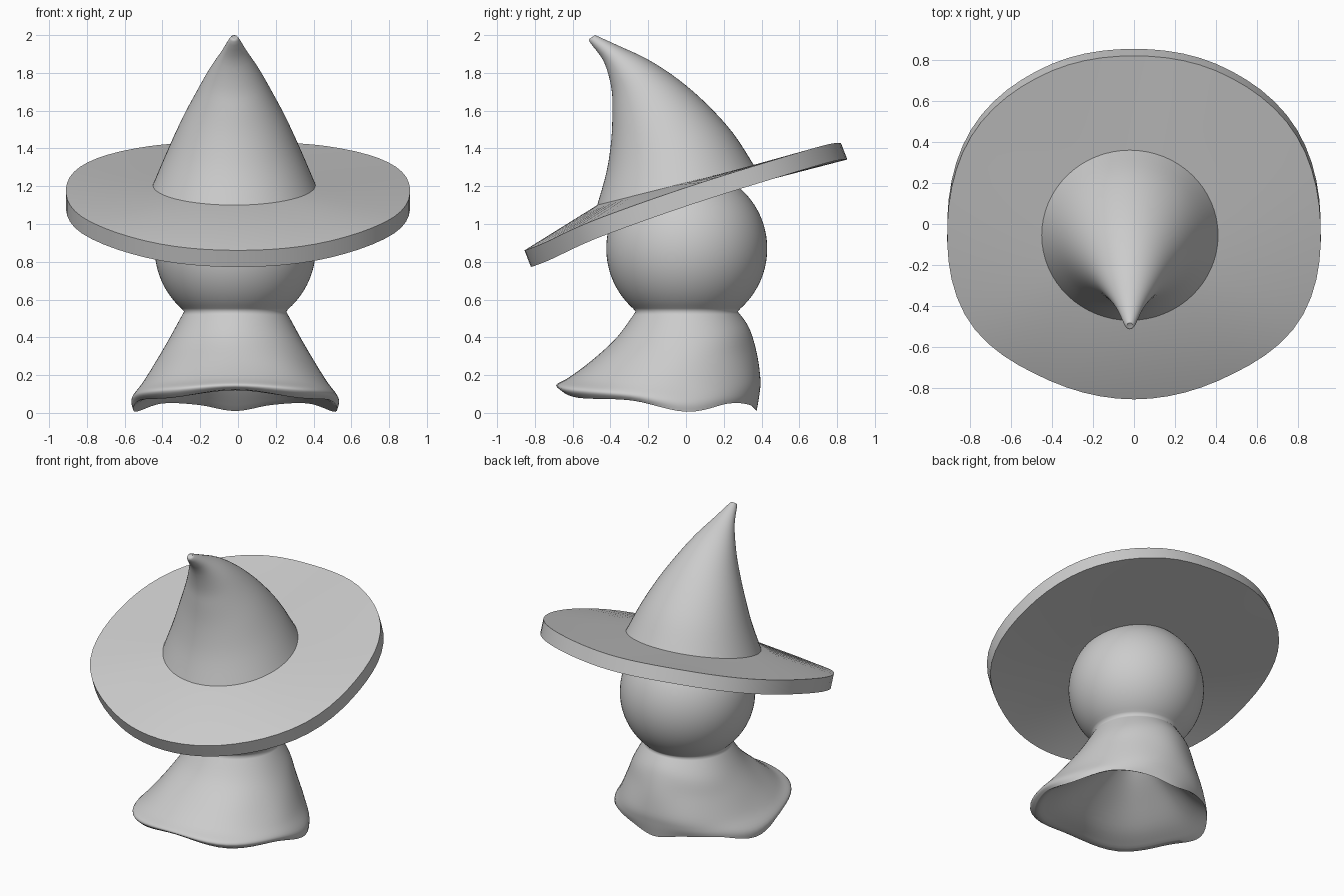
import bpy, bmesh, math
from mathutils import Vector

cube = bpy.data.objects.get("Cube")
if cube:
    bpy.data.objects.remove(cube)

grey = bpy.data.materials.new("plain_grey")
grey.use_nodes = True
colour = (0.6, 0.6, 0.6, 1)
grey.diffuse_color = colour
grey.node_tree.nodes["Principled BSDF"].inputs["Base Color"].default_value = colour


def spline(keys, t):
    """Smooth curve through keys (tuples), t counts keys."""
    i = min(int(t), len(keys) - 2)
    f = t - i
    p = [Vector(keys[max(0, min(len(keys) - 1, i + k))]) for k in (-1, 0, 1, 2)]
    return (p[1] * 2 + (p[2] - p[0]) * f + (p[0] * 2 - p[1] * 5 + p[2] * 4 - p[3]) * f ** 2
            + (p[1] * 3 - p[0] - p[2] * 3 + p[3]) * f ** 3) / 2


def around(values, angle):
    """Value at an angle from the front, mirrored left to right."""
    a = abs((angle + math.pi) % (2 * math.pi) - math.pi)
    mirrored = [values[1], *values, values[-2]]
    keys = [(v, 0) for v in mirrored]
    return spline(keys, 1 + a / math.pi * (len(values) - 1))[0]


def refine(rows, steps):
    """Add smooth rows in between the given ones."""
    n = (len(rows) - 1) * steps
    return [tuple(spline(rows, k / steps)) for k in range(n + 1)]


def angles(n):
    return [2 * math.pi * k / n for k in range(n)]


def loft(name, rings, sharp):
    """Skin a stack of equal rings and close both ends."""
    bm = bmesh.new()
    loops = [[bm.verts.new(p) for p in ring] for ring in rings]
    n = len(loops[0])
    for a, b in zip(loops, loops[1:]):
        for k in range(n):
            m = (k + 1) % n
            bm.faces.new((a[k], a[m], b[m], b[k]))
    for end in (loops[0], loops[-1]):
        bm.faces.new(end)
    bmesh.ops.recalc_face_normals(bm, faces=bm.faces)
    mesh = bpy.data.meshes.new(name)
    bm.to_mesh(mesh)
    bm.free()
    mesh.materials.append(grey)
    obj = bpy.data.objects.new(name, mesh)
    bpy.context.collection.objects.link(obj)
    bpy.ops.object.select_all(action='DESELECT')
    obj.select_set(True)
    bpy.context.view_layer.objects.active = obj
    bpy.ops.object.shade_smooth_by_angle(angle=math.radians(sharp))


# Head: rows of a ball; each row holds radii then heights, from front to back
KEYS = 7
head = []
for k in range(1, 47):
    a = math.radians(k * 3)
    head.append((0.426 * math.sin(a),) * KEYS + (0.87 + 0.426 * math.cos(a),) * KEYS)

# Cloak: flares to a wavy hem, long in front, with a lip that curls under
cloak = [
    (0.27,) * KEYS + (0.537,) * KEYS,
    (0.37, 0.365, 0.355, 0.345, 0.34, 0.332, 0.33) + (0.40, 0.40, 0.40, 0.40, 0.41, 0.43, 0.45),
    (0.50, 0.50, 0.455, 0.41, 0.38, 0.365, 0.37) + (0.28, 0.275, 0.27, 0.28, 0.29, 0.31, 0.32),
    (0.62, 0.615, 0.55, 0.475, 0.425, 0.40, 0.39) + (0.19, 0.175, 0.16, 0.15, 0.155, 0.17, 0.18),
    (0.69, 0.70, 0.605, 0.53, 0.445, 0.40, 0.385) + (0.15, 0.125, 0.10, 0.06, 0.085, 0.095, 0.10),
    (0.67, 0.665, 0.585, 0.53, 0.445, 0.385, 0.37) + (0.125, 0.08, 0.066, 0.006, 0.05, 0.042, 0.01),
]
# Underside: a hollow that rises gently from the hem, then steeply to its middle
hem = cloak[-1]
hollow = []
for shrink, height, blend in ((0.95, 0.10, 0.2), (0.75, 0.155, 0.7),
                              (0.5, 0.23, 1), (0.25, 0.34, 1), (0.06, 0.45, 1)):
    hollow.append(tuple(r * shrink for r in hem[:KEYS])
                  + tuple(z + (height - z) * blend for z in hem[KEYS:]))


def body_ring(row, centre=(-0.015, 0.004)):
    ring = []
    for a in angles(72):
        r = around(row[:KEYS], a)
        ring.append((centre[0] + r * math.sin(a), centre[1] - r * math.cos(a),
                     around(row[KEYS:], a)))
    return ring


body = head + refine(cloak, 5) + refine(hollow, 4)
loft("head_and_cloak", [body_ring(row) for row in body], 85)

# Hat crown: front y, front z, back y, back z and half width of each section
crown = [
    (-0.47, 1.10, 0.36, 1.31, 0.43),
    (-0.42, 1.28, 0.25, 1.48, 0.355),
    (-0.395, 1.45, 0.11, 1.635, 0.28),
    (-0.39, 1.60, -0.04, 1.765, 0.205),
    (-0.395, 1.72, -0.20, 1.87, 0.14),
    (-0.435, 1.86, -0.36, 1.945, 0.07),
    (-0.51, 1.965, -0.47, 1.995, 0.025),
    (-0.50, 1.985, -0.48, 1.998, 0.01),
]


def crown_ring(row, n=64):
    fy, fz, by, bz, w = row
    front, back = Vector((-0.02, fy, fz)), Vector((-0.02, by, bz))
    mid, half = (front + back) / 2, (front - back) / 2
    return [mid + half * math.cos(a) + Vector((w * math.sin(a), 0, 0)) for a in angles(n)]


loft("hat_crown", [crown_ring(row) for row in refine(crown, 4)], 75)

# Hat brim: tilted disc whose rim droops towards the front
rim_radius = (0.855, 0.87, 0.935, 0.91, 0.90, 0.85, 0.82)
rim_droop = (0.137, 0.125, 0.07, 0.025, 0, -0.01, 0)
top_rim = []
for a in angles(64):
    r = around(rim_radius, a)
    y = -r * math.cos(a)
    top_rim.append(Vector((r * math.sin(a), y, 1.218 + 0.258 * y - around(rim_droop, a))))
top_inner = crown_ring(crown[0])
drop = Vector((0, 0.034, -0.088))
loft("hat_brim", [top_inner, top_rim, [p + drop for p in top_rim],
                  [p + drop for p in top_inner]], 40)
